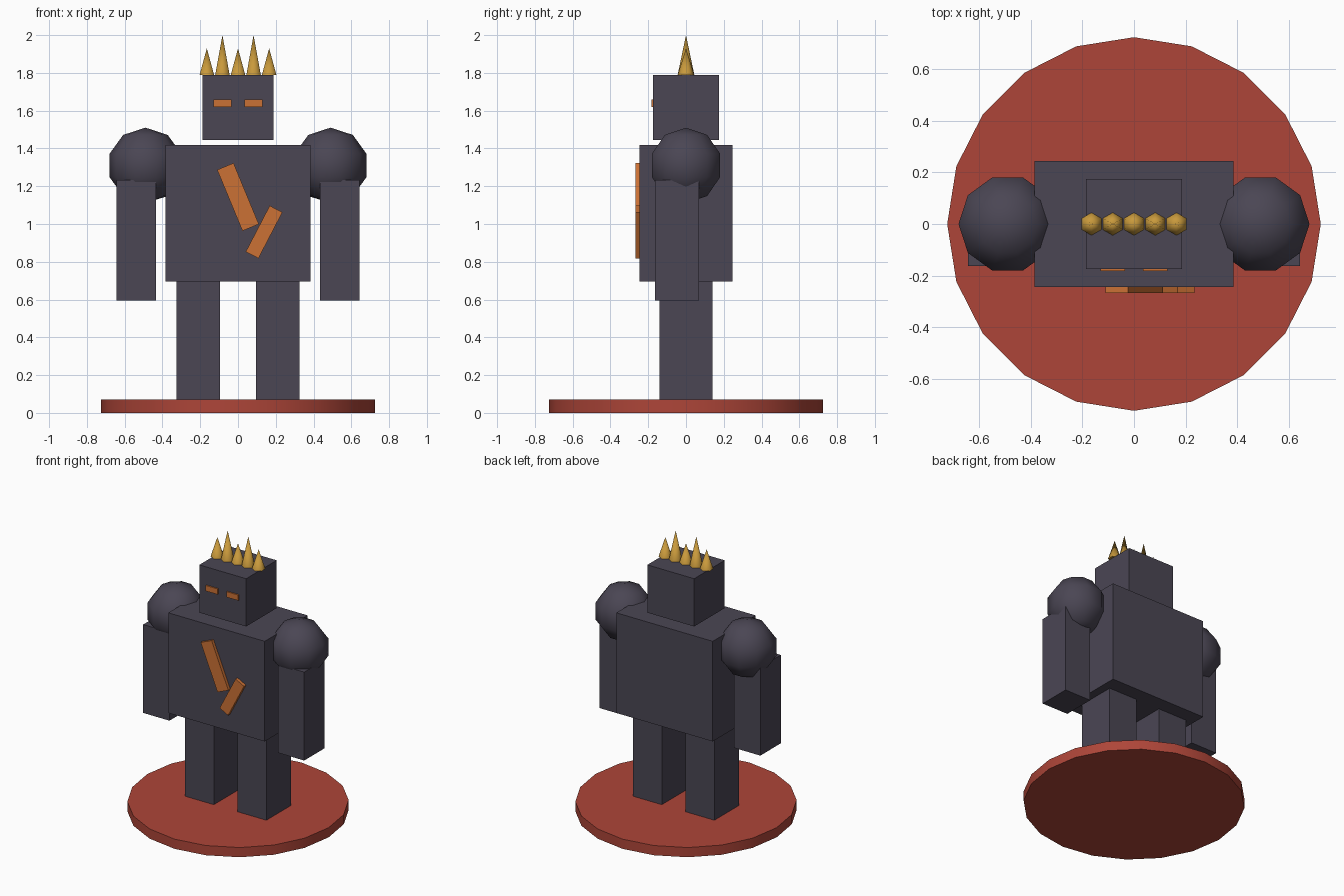
import bpy
from math import radians

cube = bpy.data.objects.get("Cube")
if cube:
    bpy.data.objects.remove(cube, do_unlink=True)


def make_material(name, rgb):
    mat = bpy.data.materials.new(name)
    mat.use_nodes = True
    mat.diffuse_color = (*rgb, 1)
    mat.node_tree.nodes["Principled BSDF"].inputs["Base Color"].default_value = (*rgb, 1)
    return mat


slate = make_material("dark slate", (0.069, 0.061, 0.088))
red = make_material("brick red", (0.42, 0.06, 0.04))
orange = make_material("ember orange", (0.60, 0.165, 0.035))
gold = make_material("gold", (0.58, 0.32, 0.045))


def finish(name, mat, smooth=None):
    obj = bpy.context.object
    obj.name = obj.data.name = name
    obj.data.materials.append(mat)
    if smooth:
        bpy.ops.object.shade_smooth_by_angle(angle=radians(smooth))
    return obj


def box(name, mat, x, y, z, tilt=0):
    """Box from (min, max) ranges, tilted about the y axis by degrees."""
    spans = (x, y, z)
    bpy.ops.mesh.primitive_cube_add(size=1, location=[(a + b) / 2 for a, b in spans])
    obj = bpy.context.object
    obj.scale = [b - a for a, b in spans]
    bpy.ops.object.transform_apply(location=False, rotation=False, scale=True)
    obj.rotation_euler.y = radians(tilt)
    return finish(name, mat)


# Round base
bpy.ops.mesh.primitive_cylinder_add(vertices=20, radius=0.724, depth=0.07, location=(0, 0, 0.035))
finish("base", red, 30)

# Torso and head, with a small gap between them
box("torso", slate, (-0.385, 0.385), (-0.245, 0.245), (0.695, 1.418))
box("head", slate, (-0.187, 0.187), (-0.174, 0.174), (1.445, 1.79))

# Limbs, shoulders and eyes on both sides
for side, s in (("left", 1), ("right", -1)):
    def span(a, b):
        return tuple(sorted((s * a, s * b)))

    box(side + "_leg", slate, span(0.095, 0.325), (-0.14, 0.14), (0.07, 0.695))
    box(side + "_arm", slate, span(0.433, 0.643), (-0.163, 0.07), (0.595, 1.233))
    box(side + "_eye", orange, span(0.035, 0.13), (-0.183, -0.17), (1.62, 1.66))
    bpy.ops.mesh.primitive_uv_sphere_add(segments=10, ring_count=5, radius=0.2,
                                         location=(s * 0.49, 0, 1.31),
                                         rotation=(0, 0, radians(90)))
    finish(side + "_shoulder", slate, 70)

# Glowing cracks on the chest
box("long_crack", orange, (-0.047, 0.047), (-0.268, -0.235), (0.968, 1.318), -22.5)
box("short_crack", orange, (0.1, 0.176), (-0.268, -0.235), (0.82, 1.095), 27.5)

# Crown spikes, alternating short and tall
for i in range(5):
    height = 0.21 if i % 2 else 0.14
    bpy.ops.mesh.primitive_cone_add(vertices=6, radius1=0.044, depth=height,
                                    location=((i - 2) * 0.0825, 0, 1.79 + height / 2))
    finish(f"crown_spike_{i + 1}", gold, 70)
